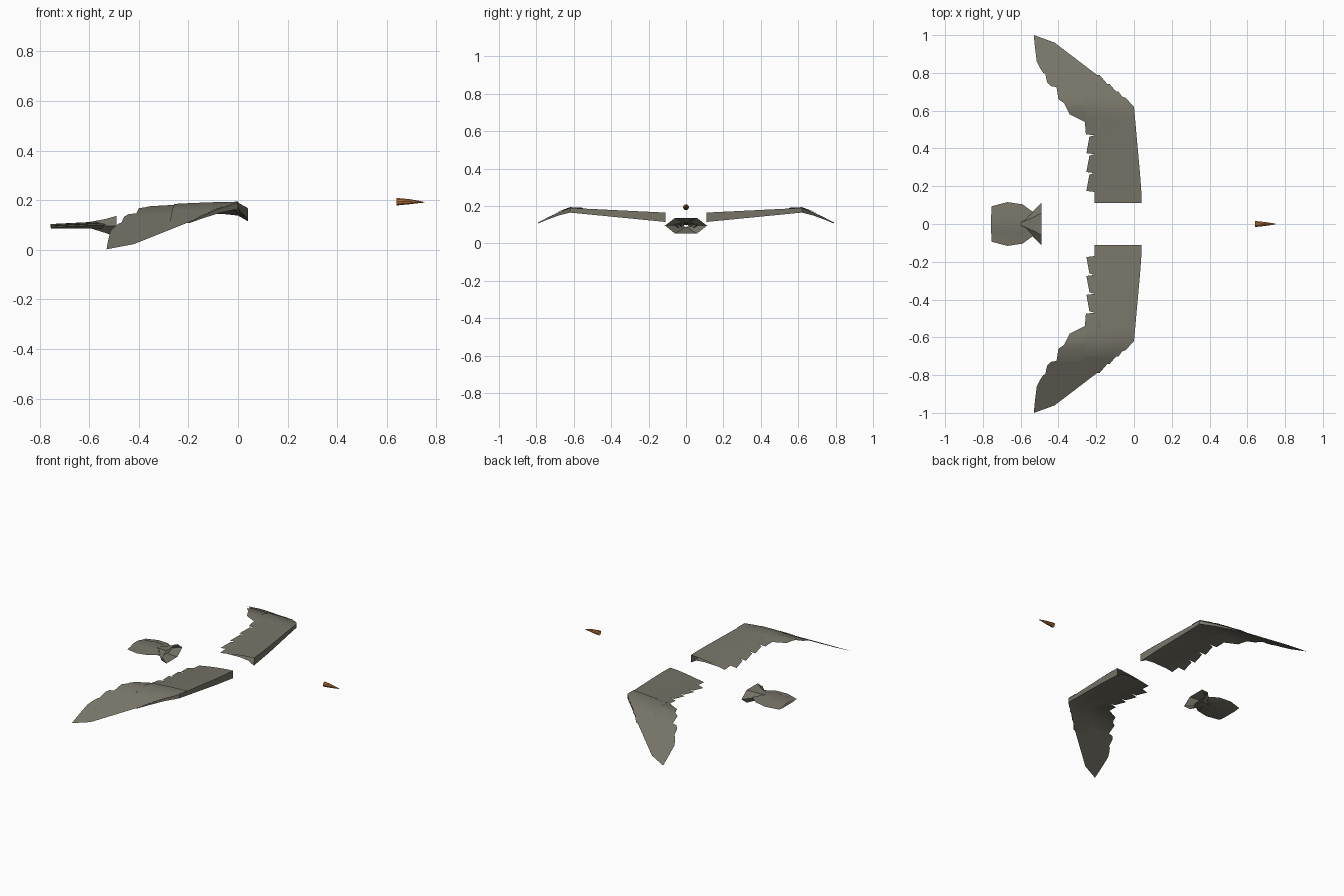
import bpy, bmesh, math

cube = bpy.data.objects.get("Cube")
if cube:
    bpy.data.objects.remove(cube, do_unlink=True)


def material(name, rgb):
    m = bpy.data.materials.new(name)
    m.use_nodes = True
    m.diffuse_color = (*rgb, 1)
    bsdf = m.node_tree.nodes["Principled BSDF"]
    bsdf.inputs["Base Color"].default_value = (*rgb, 1)
    bsdf.inputs["Roughness"].default_value = 0.8
    return m


feather = material("feather_grey", (0.185, 0.174, 0.138))
horn = material("horn_orange", (0.50, 0.18, 0.045))


def loft(name, rows, mat, closed=False, mirror=False):
    """Skin rows of points with quads; optionally close each row into a ring."""
    bm = bmesh.new()
    grid = [[bm.verts.new(p) for p in row] for row in rows]
    n = len(rows[0])
    for a, b in zip(grid, grid[1:]):
        for i in range(n if closed else n - 1):
            j = (i + 1) % n
            bm.faces.new((a[i], a[j], b[j], b[i]))
    if mirror:
        geom = bm.verts[:] + bm.edges[:] + bm.faces[:]
        copy = bmesh.ops.duplicate(bm, geom=geom)["geom"]
        for v in copy:
            if isinstance(v, bmesh.types.BMVert):
                v.co.y = -v.co.y
        bmesh.ops.reverse_faces(bm, faces=[f for f in copy if isinstance(f, bmesh.types.BMFace)])
    bmesh.ops.remove_doubles(bm, verts=bm.verts, dist=1e-5)
    me = bpy.data.meshes.new(name)
    bm.to_mesh(me)
    bm.free()
    me.materials.append(mat)
    ob = bpy.data.objects.new(name, me)
    bpy.context.collection.objects.link(ob)
    bpy.ops.object.select_all(action="DESELECT")
    ob.select_set(True)
    bpy.context.view_layer.objects.active = ob
    bpy.ops.object.shade_smooth_by_angle(angle=math.radians(30))
    return ob


def lerp_table(table, y):
    for (a, u), (b, v) in zip(table, table[1:]):
        if y <= b:
            return u + (v - u) * (y - a) / (b - a)
    return table[-1][1]


# Wing outline: leading edge, spine height and front thickness along the span
LEAD = [(0.11, 0.04), (0.2, 0.038), (0.62, 0.0), (0.80, -0.21), (0.96, -0.42), (1.0, -0.53)]
SPINE = [(0.11, 0.165), (0.62, 0.19), (0.70, 0.16), (0.79, 0.112), (1.0, 0.002)]
THICK = [(0.11, 0.05), (0.62, 0.025), (0.79, 0.005)]
FADE = [(0.11, 1.0), (0.55, 0.5), (0.70, 0.0)]


def height(x, y):
    t = max(0, lerp_table(LEAD, y) - x) / 0.25
    return lerp_table(SPINE, y) - 0.032 * t ** 1.5 * lerp_table(FADE, y)


# Trailing edge: short inner feathers, then long stepped outer feathers
trail = [(0.11, -0.21)]
for y in (0.17, 0.27, 0.37):
    trail += [(y, -0.21), (y + 0.005, -0.252), (y + 0.092, -0.236), (y + 0.099, -0.21)]
trail += [(0.47, -0.21), (0.475, -0.255), (0.54, -0.26), (0.58, -0.34), (0.62, -0.36),
          (0.64, -0.37), (0.66, -0.40), (0.725, -0.41), (0.73, -0.44), (0.75, -0.46),
          (0.795, -0.47), (0.80, -0.48), (0.83, -0.50), (0.86, -0.515), (0.96, -0.527), (1.0, -0.53)]

rows = []
for y, back in trail:
    front = lerp_table(LEAD, y)
    xs = [front + (back - front) * k / 8 for k in range(9)]
    rows.append([(x, y, height(x, y)) for x in xs])
loft("wing_feathers", rows, feather, mirror=True)

# Thick leading edge under the wing, tapering to the outer feathers
rows = []
for y in (0.11, 0.28, 0.45, 0.62, 0.68, 0.74, 0.79):
    x, th = lerp_table(LEAD, y), lerp_table(THICK, y)
    depth = min(1, (0.95 - y) / 0.33)
    rows.append([(x, y, height(x, y)), (x, y, height(x, y) - th)] +
                [(x - d * depth, y, height(x - d * depth, y) - th * k)
                 for d, k in ((0.04, 0.5), (0.1, 0.25), (0.2, 0.02))])
loft("wing_leading_edge", rows, feather, mirror=True)

# Covert layer overlapping the roots of the outer feathers, with a stepped front
rows = []
for y, ahead in ((0.55, 0), (0.62, 0), (0.67, 0.012), (0.672, 0), (0.70, 0.012), (0.702, 0),
                 (0.74, 0.012), (0.742, 0), (0.79, 0.015)):
    front, back = lerp_table(LEAD, y) + ahead, -0.25 - 0.1 * (y - 0.55)
    rows.append([(x, y, height(x, y) + 0.004)
                 for x in (front + (back - front) * k / 4 for k in range(5))])
loft("wing_coverts", rows, feather, mirror=True)

# Open flared tail base, six-sided at its front
rows = []
for x, w, top, side, low in ((-0.49, 0.112, 0.137, 0.095, 0.052),
                             (-0.535, 0.066, 0.124, 0.097, 0.068),
                             (-0.60, 0.012, 0.112, 0.1, 0.088)):
    h = w * 0.52
    rows.append([(x, w, side), (x, h, top), (x, -h, top),
                 (x, -w, side), (x, -h, low), (x, h, low)])
loft("tail_base", rows, feather, closed=True)


# Tail fan: a broad lower layer and a narrower upper one
def fan(name, stations, top, edge, low):
    rows = []
    for x, w in stations:
        s = (x + 0.755) * 0.05
        upper = [(x, w * k, edge + s + (top - edge) * (1 - k * k)) for k in (-1, -0.5, 0, 0.5, 1)]
        rows.append(upper + [(x, w * 0.6, low), (x, -w * 0.6, low)])
    loft(name, rows, feather, closed=True)


fan("tail_fan", ((-0.755, 0.09), (-0.75, 0.095), (-0.67, 0.116), (-0.59, 0.104), (-0.53, 0.06)),
    0.098, 0.09, 0.085)
fan("tail_upper_feathers", ((-0.757, 0.05), (-0.72, 0.062), (-0.65, 0.072), (-0.59, 0.06), (-0.55, 0.03)),
    0.104, 0.098, 0.09)

# Beak: a small cone, open at the back, with a slightly drooping tip
rows = []
for x, r, z in ((0.64, 0.016, 0.194), (0.69, 0.011, 0.194), (0.73, 0.005, 0.193), (0.754, 0.0005, 0.191)):
    rows.append([(x, r * math.cos(a), z + r * math.sin(a))
                 for a in (math.tau * k / 10 for k in range(10))])
loft("beak", rows, horn, closed=True)
